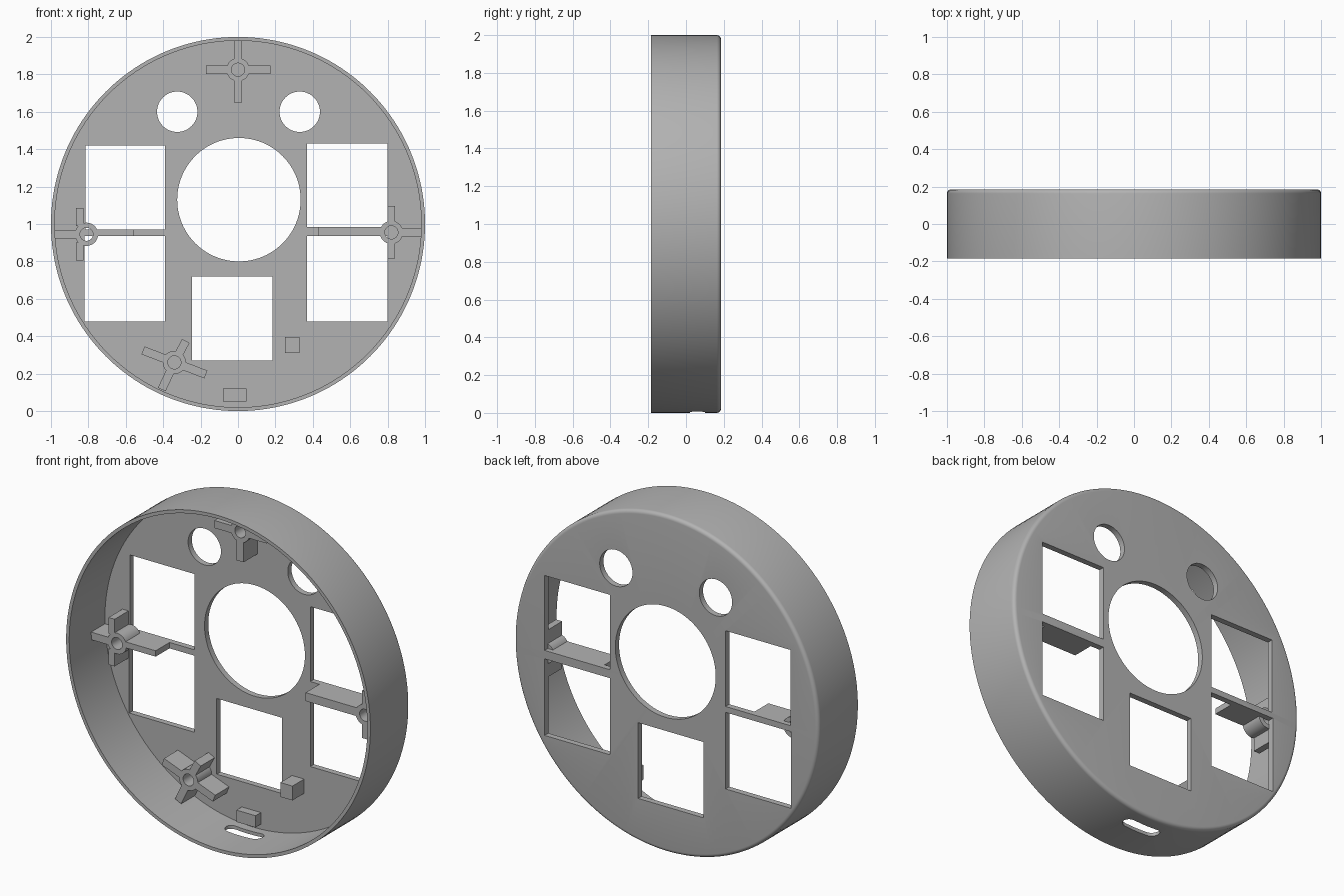
import bpy, bmesh
from math import pi, cos, sin, radians
from mathutils import Vector

if "Cube" in bpy.data.objects:
    bpy.data.objects.remove(bpy.data.objects["Cube"])

BACK, FRONT, PLATE, RIB = 0.185, -0.185, 0.15, 0.02

grey = bpy.data.materials.new("plain grey")
grey.use_nodes = True
grey.diffuse_color = (0.45, 0.45, 0.45, 1)
grey.node_tree.nodes["Principled BSDF"].inputs["Base Color"].default_value = grey.diffuse_color


def finish(name, bm):
    bmesh.ops.recalc_face_normals(bm, faces=bm.faces)
    mesh = bpy.data.meshes.new(name)
    bm.to_mesh(mesh)
    bm.free()
    mesh.materials.append(grey)
    ob = bpy.data.objects.new(name, mesh)
    bpy.context.collection.objects.link(ob)
    return ob


def smooth(ob):
    bpy.ops.object.select_all(action="DESELECT")
    ob.select_set(True)
    bpy.context.view_layer.objects.active = ob
    bpy.ops.object.shade_smooth_by_angle(angle=radians(35))


def lathe(name, profile, x, z, steps):
    """Revolve a closed (radius, y) profile about the y direction."""
    bm = bmesh.new()
    verts = [bm.verts.new((x + r, y, z)) for r, y in profile]
    edges = [bm.edges.new((a, b)) for a, b in zip(verts, verts[1:] + verts[:1])]
    bmesh.ops.spin(bm, geom=verts + edges, cent=(x, 0, z), axis=(0, 1, 0),
                   angle=2 * pi, steps=steps, use_merge=True)
    bmesh.ops.remove_doubles(bm, verts=bm.verts, dist=1e-5)
    return finish(name, bm)


def prism(bm, points, depth):
    face = bm.faces.new([bm.verts.new(p) for p in points])
    top = bmesh.ops.extrude_face_region(bm, geom=[face])["geom"]
    bmesh.ops.translate(bm, vec=depth, verts=[v for v in top if isinstance(v, bmesh.types.BMVert)])


def box(name, x0, x1, z0, z1, y0, y1=PLATE + 0.005):
    bm = bmesh.new()
    prism(bm, [(x0, y0, z0), (x1, y0, z0), (x1, y0, z1), (x0, y0, z1)], (0, y1 - y0, 0))
    return finish(name, bm)


def arm(name, cx, cz, angle, start, end, width=0.045):
    """Radial stiffening rib leaving a screw post."""
    d = Vector((cos(radians(angle)), 0, sin(radians(angle))))
    side = Vector((-d.z, 0, d.x)) * width / 2
    c = Vector((cx, RIB, cz))
    bm = bmesh.new()
    prism(bm, [c + d * start - side, c + d * end - side, c + d * end + side, c + d * start + side],
          (0, PLATE + 0.005 - RIB, 0))
    return finish(name, bm)


# Round shell: wall, rounded back edge and back plate as a thin ring around the centre hole
R, WALL, F = 1.0, 0.98, 0.022
HOLE = 0.33
edge = [(R - F + F * cos(a * pi / 10), BACK - F + F * sin(a * pi / 10)) for a in range(6)]
shell = lathe("shell", [(0.1, PLATE), (WALL, PLATE), (WALL, FRONT), (R, FRONT)]
              + edge + [(0.1, BACK)], 0, 1, 160)

# Openings
cut = bmesh.new()
for x, z, r in ((0.005, 1.13, HOLE), (-0.325, 1.6, 0.108), (0.33, 1.6, 0.108)):
    n = 96 if r == HOLE else 48
    prism(cut, [(x + r * cos(2 * pi * i / n), 0.1, z + r * sin(2 * pi * i / n)) for i in range(n)],
          (0, 0.2, 0))
for x0, x1, z0, z1 in ((-0.815, -0.39, 0.97, 1.42), (-0.82, -0.39, 0.48, 0.935),
                       (0.37, 0.80, 0.985, 1.43), (0.37, 0.80, 0.48, 0.935),
                       (-0.245, 0.185, 0.27, 0.72)):
    prism(cut, [(x0, 0.1, z0), (x1, 0.1, z0), (x1, 0.1, z1), (x0, 0.1, z1)], (0, 0.2, 0))
# Rounded cable slot through the bottom of the wall
slot = []
for i in range(18):
    a = -pi / 2 + pi * (i % 9) / 8 + (pi if i > 8 else 0)
    slot.append(((0.08 if i < 9 else -0.08) + 0.04 * cos(a), 0.06 + 0.04 * sin(a), -0.1))
prism(cut, slot, (0, 0, 0.2))
cutter = finish("opening_cutter", cut)
cutter.hide_render = True

mod = shell.modifiers.new("openings", "BOOLEAN")
mod.operation, mod.solver, mod.object = "DIFFERENCE", "EXACT", cutter
bpy.context.view_layer.objects.active = shell
bpy.ops.object.modifier_apply(modifier=mod.name)
bpy.data.objects.remove(cutter)
smooth(shell)

# Screw posts
posts = {"top": (0, 1.825), "right": (-0.81, 0.945), "left": (0.82, 0.955), "bottom": (-0.34, 0.26)}
for name, (x, z) in posts.items():
    post = lathe(name + "_screw_post", [(0.035, RIB), (0.062, RIB), (0.062, PLATE + 0.005),
                                        (0.035, PLATE + 0.005)], x, z, 40)
    smooth(post)

# Ribs on the top and bottom posts: angle and length
for name, ribs in (("top", ((0, 0.175), (90, 0.16), (180, 0.17), (270, 0.175))),
                   ("bottom", ((-21, 0.18), (62, 0.13), (159, 0.18), (245, 0.16)))):
    for i, (angle, length) in enumerate(ribs):
        arm(f"{name}_post_rib_{i + 1}", *posts[name], angle, 0.052, length)

# Ribs on the side posts: upright pair, tie to the wall, and long bar between the windows
for name, x0, x1 in (("right", -0.865, -0.825), ("left", 0.80, 0.84)):
    px, pz = posts[name]
    box(name + "_upper_rib", x0, x1, pz + 0.045, pz + 0.14, RIB)
    box(name + "_lower_rib", x0, x1, pz - 0.14, pz - 0.045, RIB)
    arm(name + "_wall_rib", px, pz, 180 if px < 0 else 0, 0.052, 0.985 - abs(px))
box("right_window_bar", -0.76, -0.555, 0.935, 0.97, RIB)
box("left_window_bar", 0.43, 0.77, 0.935, 0.985, RIB)

# Small support blocks
box("square_block", 0.25, 0.33, 0.31, 0.395, 0.04)
box("low_block", -0.08, 0.045, 0.05, 0.12, 0.1)
